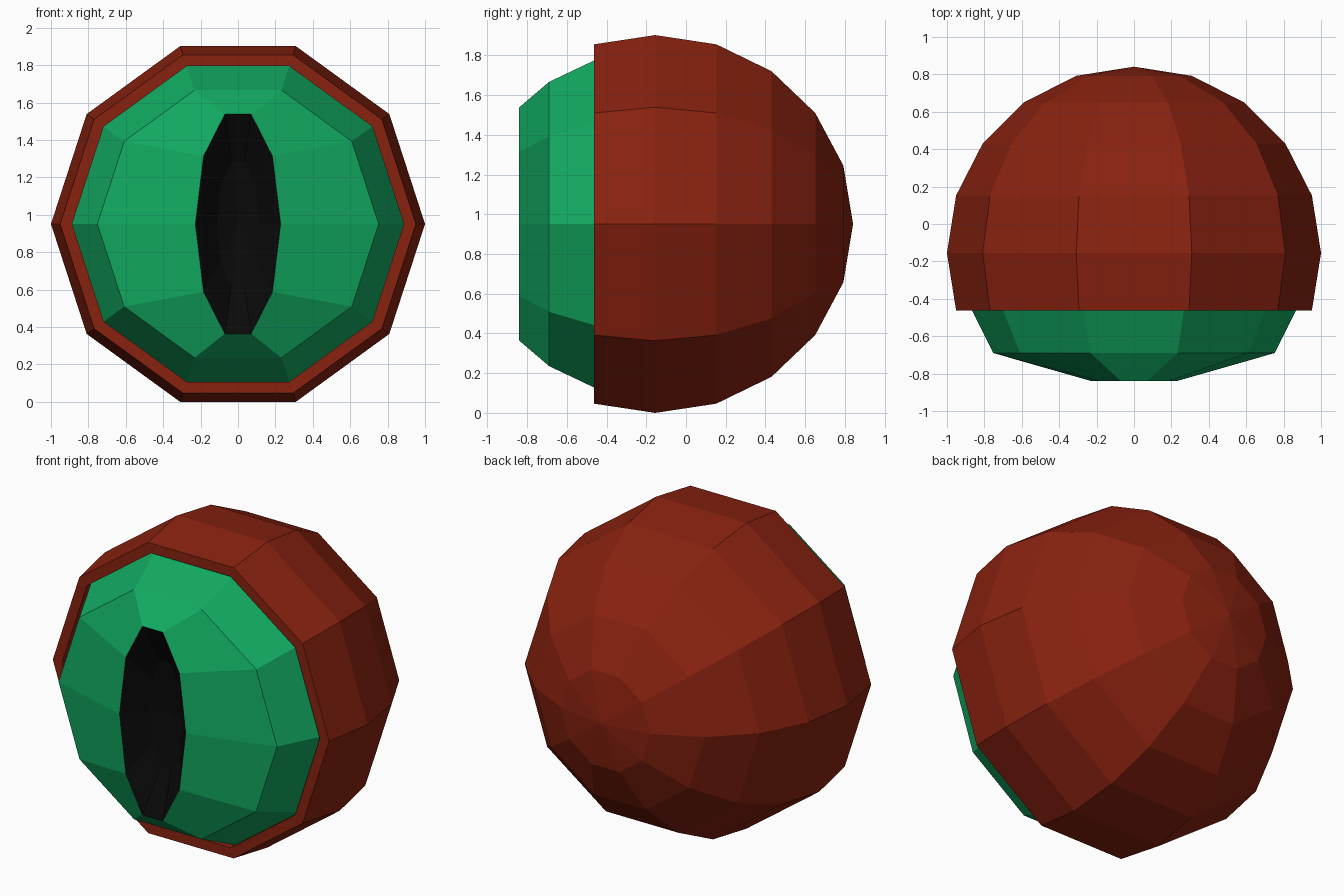
import bpy, bmesh, math

if "Cube" in bpy.data.objects:
    bpy.data.objects.remove(bpy.data.objects["Cube"])

SIDES = 10
CENTRE_Z = 0.951
BALL_Y = -0.155


def material(name, rgb):
    mat = bpy.data.materials.new(name)
    mat.diffuse_color = (*rgb, 1)
    mat.use_nodes = True
    mat.node_tree.nodes["Principled BSDF"].inputs["Base Color"].default_value = mat.diffuse_color
    return mat


def lathe(name, profile, mat):
    """Ten-sided rings along y; profile rows are (y, half width, half height)."""
    bm = bmesh.new()
    rings = []
    for y, rx, rz in profile:
        angles = [2 * math.pi * i / SIDES for i in range(SIDES)]
        rings.append([bm.verts.new((rx * math.cos(a), y, CENTRE_Z + rz * math.sin(a)))
                      for a in angles])
    for a, b in zip(rings, rings[1:]):
        for i in range(SIDES):
            k = (i + 1) % SIDES
            bm.faces.new((a[i], b[i], b[k], a[k]))
    bmesh.ops.remove_doubles(bm, verts=bm.verts, dist=1e-5)
    mesh = bpy.data.meshes.new(name)
    bm.to_mesh(mesh)
    bm.free()
    mesh.materials.append(mat)
    obj = bpy.data.objects.new(name, mesh)
    bpy.context.collection.objects.link(obj)
    return obj


# Red ball, open at the front with a flat rim turned inward
shell = [(-0.42, 0.887, 0.887), (-0.456, 0.887, 0.887)]
for k in range(-1, 6):
    t = math.radians(18 * k)
    r = max(0, math.cos(t)) if k < 5 else 0
    shell.append((BALL_Y + 0.996 * math.sin(t), r, r))
shell[1] = (shell[2][0], 0.887, 0.887)
lathe("eyeball_shell", shell, material("red", (0.25, 0.016, 0.005)))

# Green bulging iris around the slit
lathe("iris", [(-0.84, 0.228, 0.617), (-0.69, 0.752, 0.752), (-0.42, 0.887, 0.887)],
      material("green", (0.006, 0.40, 0.12)))

# Black slit pupil, sunk inward
lathe("pupil", [(-0.66, 0, 0), (-0.71, 0.115, 0.35), (-0.84, 0.228, 0.617)],
      material("black", (0.003, 0.003, 0.003)))
